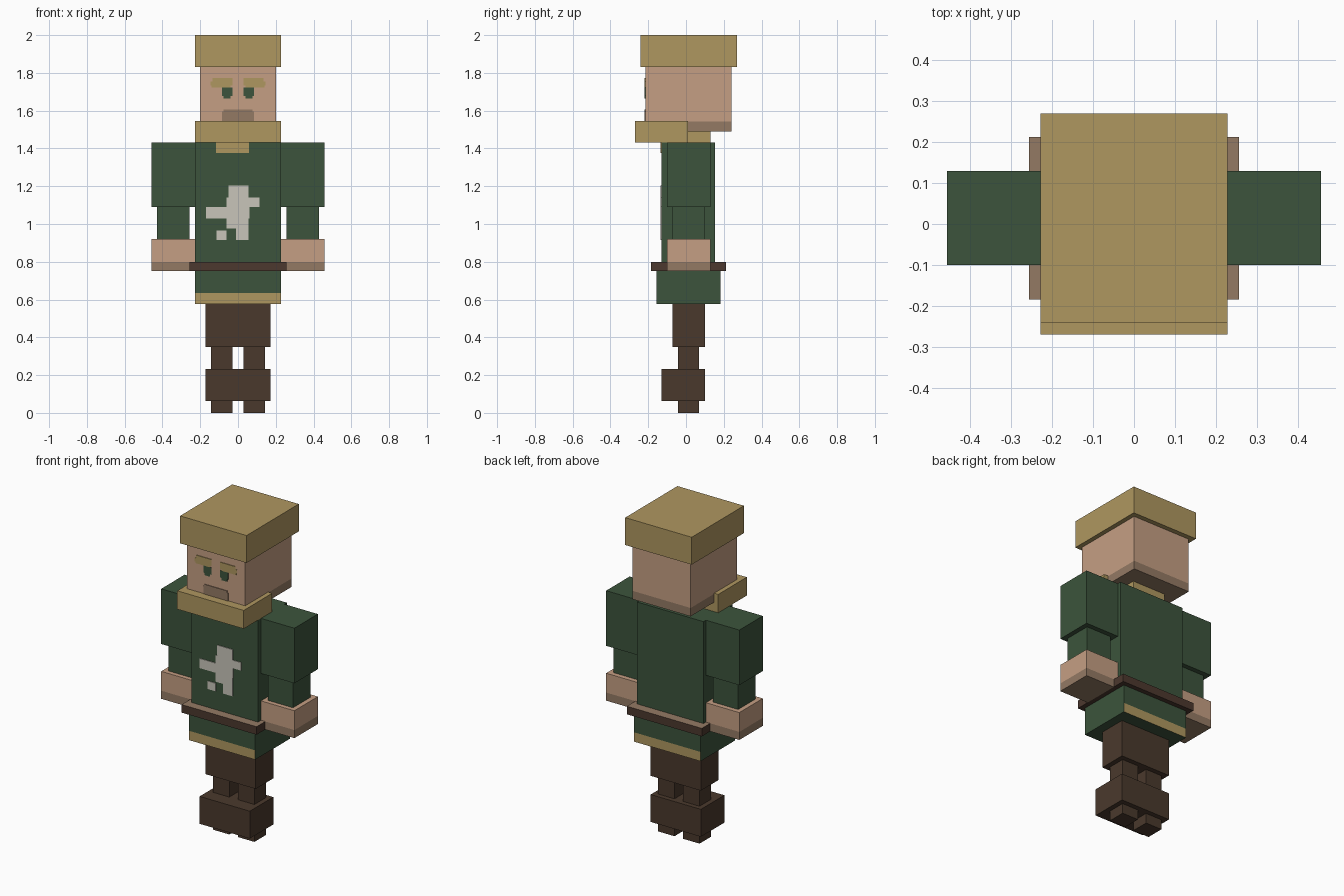
import bpy, bmesh
from mathutils import Vector

if "Cube" in bpy.data.objects:
    bpy.data.objects.remove(bpy.data.objects["Cube"])


def material(name, rgb):
    m = bpy.data.materials.new(name)
    lin = [((c / 255 + 0.055) / 1.055) ** 2.4 for c in rgb]
    m.diffuse_color = (*lin, 1)
    m.use_nodes = True
    m.node_tree.nodes["Principled BSDF"].inputs["Base Color"].default_value = m.diffuse_color
    return m


GOLD = material("blond hair", (175, 151, 96))
SKIN = material("skin", (197, 159, 131))
SHADE = material("dark skin", (148, 122, 100))
GREEN = material("green cloth", (60, 84, 60))
BROWN = material("brown leather", (74, 57, 44))
BELT = material("belt leather", (76, 56, 46))
PALE = material("pale cloth", (200, 197, 186))


def add_box(bm, x, y, z):
    vs = bmesh.ops.create_cube(bm, size=1)["verts"]
    for v in vs:
        v.co = Vector((x[0] if v.co.x < 0 else x[1],
                       y[0] if v.co.y < 0 else y[1],
                       z[0] if v.co.z < 0 else z[1]))


def finish(name, bm, mats, rule=None):
    bm.normal_update()
    if rule:
        for f in bm.faces:
            f.material_index = int(rule(f.normal, f.calc_center_median()))
    me = bpy.data.meshes.new(name)
    bm.to_mesh(me)
    bm.free()
    for m in mats:
        me.materials.append(m)
    ob = bpy.data.objects.new(name, me)
    bpy.context.collection.objects.link(ob)
    return ob


def block(name, x, y, z, mat, second=None, cut=None, rule=None):
    """Box, optionally cut at one height, with a second colour chosen by rule."""
    bm = bmesh.new()
    add_box(bm, x, y, z)
    if cut:
        bmesh.ops.bisect_plane(bm, geom=bm.verts[:] + bm.edges[:] + bm.faces[:],
                               plane_co=(0, 0, cut), plane_no=(0, 0, 1))
    finish(name, bm, [mat, second] if second else [mat], rule)


def plate(name, rects, face_y, mat):
    """Thin painted detail on a front face, made of x0, x1, z0, z1 rectangles."""
    bm = bmesh.new()
    for x0, x1, z0, z1 in rects:
        add_box(bm, (x0, x1), (face_y - 0.004, face_y), (z0, z1))
    finish(name, bm, [mat])


def below(h):
    return lambda n, c: c.z < h


# Head, hair and beard
block("hair", (-.228, .228), (-.242, .27), (1.83, 2.0), GOLD)
block("head", (-.2, .2), (-.215, .24), (1.49, 1.83), SKIN, SHADE, 1.542, below(1.542))
block("beard", (-.228, .228), (-.27, .01), (1.432, 1.546), GOLD)
block("neck", (-.114, .114), (-.1, .13), (1.43, 1.49), GOLD)

# Face details
for side, s in (("left", -1), ("right", 1)):
    def flip(rects):
        return [(min(s * a, s * b), max(s * a, s * b), c, d) for a, b, c, d in rects]
    plate(side + "_brow", flip([(.03, .135, 1.755, 1.773), (.03, .145, 1.732, 1.755),
                                (.04, .14, 1.722, 1.732)]), -.215, GOLD)
    plate(side + "_eye", flip([(.03, .085, 1.678, 1.722), (.04, .077, 1.664, 1.678)]),
          -.215, GREEN)
plate("mouth", [(-.085, .085, 1.542, 1.595), (-.077, .077, 1.595, 1.607)], -.215, SHADE)

# Torso with collar opening and abstract pale chest patch
block("torso", (-.228, .228), (-.13, .154), (.79, 1.432), GREEN)
plate("collar", [(-.116, .058, 1.375, 1.432)], -.13, GOLD)
plate("chest_patch", [(-.05, .055, 1.14, 1.205), (-.06, .115, 1.09, 1.14),
                      (-.17, .06, 1.03, 1.09), (-.06, .055, .975, 1.03),
                      (-.01, .055, .915, .975), (-.115, -.06, .915, .965)], -.13, PALE)

# Belt and skirt
block("belt", (-.257, .257), (-.185, .212), (.75, .80), BELT, SHADE,
      rule=lambda n, c: n.z > .5)
block("skirt", (-.228, .228), (-.157, .183), (.577, .75), GREEN, GOLD, .635,
      lambda n, c: c.z < .635 and abs(n.y) > .5)

# Arms, hands, shins and soles, mirrored
for side, s in (("left", -1), ("right", 1)):
    def span(a, b):
        return (a, b) if s > 0 else (-b, -a)
    block(side + "_upper_arm", span(.228, .457), (-.1, .13), (1.09, 1.432), GREEN)
    block(side + "_forearm", span(.257, .428), (-.072, .1), (.92, 1.09), GREEN)
    block(side + "_hand", span(.228, .457), (-.1, .13), (.75, .92), SKIN, SHADE, .80,
          below(.80))
    block(side + "_shin", span(.03, .142), (-.042, .07), (.23, .35), BROWN)
    block(side + "_sole", span(.03, .142), (-.042, .07), (0, .062), BROWN)

# Trousers and boots
block("trousers", (-.172, .172), (-.072, .1), (.348, .577), BROWN)
block("boots", (-.172, .172), (-.13, .1), (.062, .232), BROWN)
